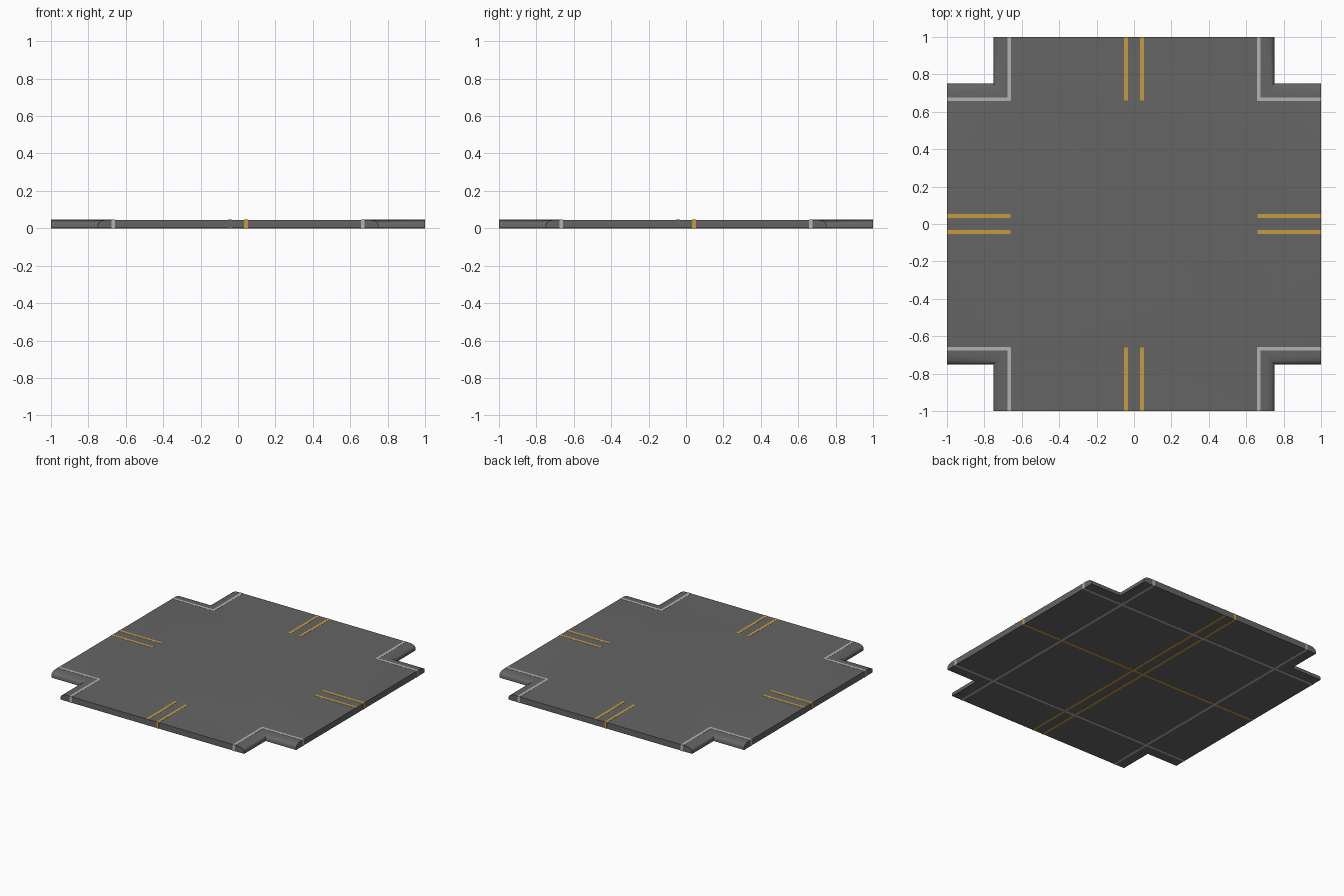
import bpy, bmesh
from math import radians

if "Cube" in bpy.data.objects:
    bpy.data.objects.remove(bpy.data.objects["Cube"])


def material(name, rgb):
    m = bpy.data.materials.new(name)
    m.diffuse_color = (*rgb, 1)
    m.use_nodes = True
    m.node_tree.nodes["Principled BSDF"].inputs["Base Color"].default_value = m.diffuse_color
    return m


asphalt = material("asphalt", (0.13, 0.13, 0.13))
white = material("white_paint", (0.45, 0.45, 0.45))
yellow = material("yellow_paint", (0.57, 0.33, 0.05))
TOP, END, HW = 0.045, 0.999, 0.01


def finish(bm, name, mat):
    bmesh.ops.recalc_face_normals(bm, faces=bm.faces)
    me = bpy.data.meshes.new(name)
    bm.to_mesh(me)
    bm.free()
    me.materials.append(mat)
    ob = bpy.data.objects.new(name, me)
    bpy.context.collection.objects.link(ob)
    return ob


def cross(w):
    q = [(END, -w), (END, w), (w, w), (w, END)]
    pts = []
    for c, s in ((1, 0), (0, 1), (-1, 0), (0, -1)):
        pts += [(c * x - s * y, s * x + c * y) for x, y in q[:3]]
    return pts


# Cross-shaped road slab with rounded shoulders
bm = bmesh.new()
profile = [(0.75, 0.001), (0.75, 0.02), (0.745, 0.03), (0.733, 0.038),
           (0.718, 0.043), (0.70, TOP)]
rings = [[bm.verts.new((x, y, z)) for x, y in cross(w)] for w, z in profile]
for a, b in zip(rings, rings[1:]):
    for i in range(12):
        j = (i + 1) % 12
        bm.faces.new((a[i], a[j], b[j], b[i]))
bm.faces.new(rings[0][::-1])
bm.faces.new(rings[-1])
slab = finish(bm, "road_slab", asphalt)
bpy.context.view_layer.objects.active = slab
slab.select_set(True)
bpy.ops.object.shade_smooth_by_angle(angle=radians(35))


def box(bm, lo, hi, swap):
    """Add a box; swap exchanges x and y."""
    vs = bmesh.ops.create_cube(bm, size=1)["verts"]
    for v in vs:
        p = [(lo[k] + hi[k]) / 2 + v.co[k] * (hi[k] - lo[k]) for k in range(3)]
        v.co = (p[1], p[0], p[2]) if swap else p


def stripe(bm, offset, swap, ends=(-1, 1), under=True):
    """Painted line along x at y = offset, wrapped over the arm ends."""
    a, b = offset - HW, offset + HW
    for s in (-1, 1):
        xs = sorted((s * 0.66, s * 1.0))
        box(bm, (xs[0], a, TOP - 0.001), (xs[1], b, TOP + 0.001), swap)
        if s in ends:
            xe = sorted((s * 0.998, s * 1.0))
            box(bm, (xe[0], a, 0), (xe[1], b, TOP + 0.001), swap)
    if under:
        box(bm, (-1, a, 0), (1, b, 0.002), swap)


# White edge lines
bm = bmesh.new()
for swap in (False, True):
    for y in (-0.667, 0.667):
        stripe(bm, y, swap)
finish(bm, "edge_lines", white)

# Yellow double centre lines
bm = bmesh.new()
stripe(bm, 0.043, False, (1,))
stripe(bm, -0.043, False, (-1,), under=False)
stripe(bm, 0.043, True, (-1,))
stripe(bm, -0.043, True, (1,))
finish(bm, "centre_lines", yellow)
